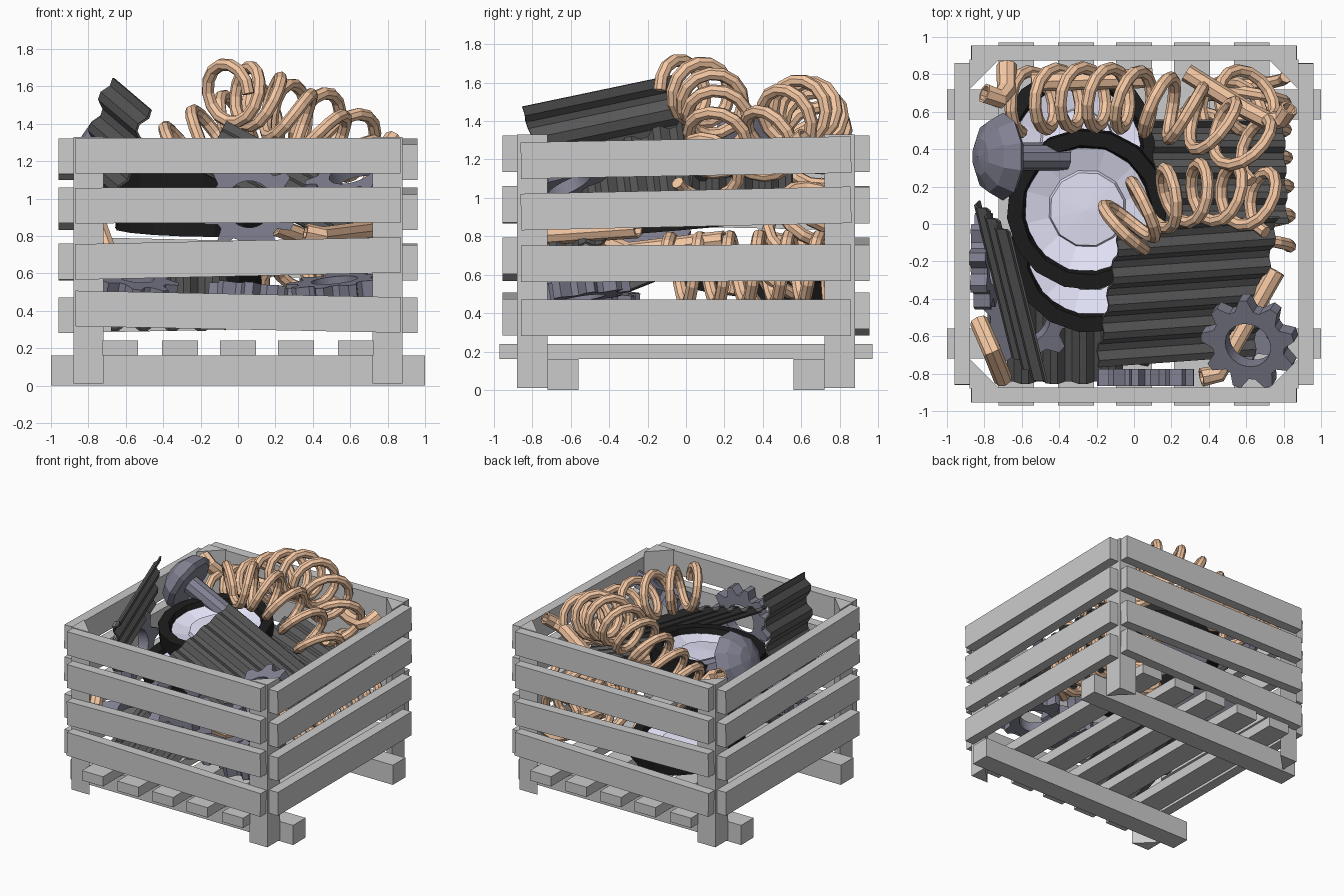
import bpy, bmesh, math
from mathutils import Vector, Matrix
from mathutils.geometry import interpolate_bezier

if "Cube" in bpy.data.objects:
    bpy.data.objects.remove(bpy.data.objects["Cube"])


def material(name, r, g, b):
    m = bpy.data.materials.new(name)
    m.diffuse_color = (r, g, b, 1)
    m.use_nodes = True
    m.node_tree.nodes["Principled BSDF"].inputs["Base Color"].default_value = m.diffuse_color
    return m


COPPER = material("copper", 0.92, 0.58, 0.37)
STEEL = material("steel", 0.22, 0.22, 0.29)
RIM = material("pale_metal", 0.8, 0.8, 0.98)
RUBBER = material("rubber", 0.012, 0.012, 0.012)
IRON = material("dark_iron", 0.1, 0.1, 0.1)


def link(name, data, mat=None):
    ob = bpy.data.objects.new(name, data)
    bpy.context.collection.objects.link(ob)
    if mat:
        data.materials.append(mat)
    return ob


def mesh(name, verts, faces, mat=None, matrix=None):
    me = bpy.data.meshes.new(name)
    me.from_pydata([tuple(v) for v in verts], [], faces)
    bm = bmesh.new()
    bm.from_mesh(me)
    bmesh.ops.remove_doubles(bm, verts=bm.verts, dist=1e-5)
    bmesh.ops.recalc_face_normals(bm, faces=bm.faces)
    bm.to_mesh(me)
    bm.free()
    ob = link(name, me, mat)
    if matrix:
        ob.matrix_world = matrix
    return ob


def aim(loc, axis):
    return Matrix.Translation(loc) @ Vector(axis).to_track_quat('Z', 'Y').to_matrix().to_4x4()


def beam(name, loc, size, rot=(0, 0, 0)):
    bm = bmesh.new()
    bmesh.ops.create_cube(bm, size=1)
    bmesh.ops.scale(bm, vec=size, verts=bm.verts)
    me = bpy.data.meshes.new(name)
    bm.to_mesh(me)
    bm.free()
    ob = link(name, me)
    ob.location, ob.rotation_euler = loc, rot


def lathe(name, profile, sides, mat, matrix, closed=True):
    n = len(profile)
    verts = [(r * math.cos(2 * math.pi * i / sides), r * math.sin(2 * math.pi * i / sides), z)
             for i in range(sides) for r, z in profile]
    faces = [(i * n + j, (i + 1) % sides * n + j, (i + 1) % sides * n + (j + 1) % n, i * n + (j + 1) % n)
             for i in range(sides) for j in range(n if closed else n - 1)]
    return mesh(name, verts, faces, mat, matrix)


def gear(name, loc, axis, teeth=9, tip=0.26, root=0.2, hole=0.125, h=0.045):
    n = teeth * 4
    rings = []
    for outer, z in ((1, h), (1, -h), (0, -h), (0, h)):
        for i in range(n):
            a = 2 * math.pi * i / n
            r = (tip if i % 4 < 2 else root) if outer else hole
            rings.append((r * math.cos(a), r * math.sin(a), z))
    faces = [(k * n + i, k * n + (i + 1) % n, (k + 1) % 4 * n + (i + 1) % n, (k + 1) % 4 * n + i)
             for k in range(4) for i in range(n)]
    return mesh(name, rings, faces, STEEL, aim(loc, axis))


def wheel(name, loc, axis):
    m = aim(loc, axis)
    lathe(name + "_tyre", [(0.43, -0.06), (0.43, 0.06), (0.35, 0.06), (0.33, 0.0), (0.35, -0.06)], 16, RUBBER, m)
    lathe(name + "_rim", [(0.34, 0.02), (0.21, -0.02), (0.2, 0.01), (0.001, 0.02),
                          (0.001, -0.03), (0.2, -0.05), (0.34, -0.03)], 12, RIM, m)


def tube(name, pts, radius, hollow=0):
    cu = bpy.data.curves.new(name, 'CURVE')
    cu.dimensions = '3D'
    cu.bevel_depth, cu.bevel_resolution = radius, 2
    cu.use_fill_caps = not hollow
    sp = cu.splines.new('POLY')
    sp.points.add(len(pts) - 1)
    for p, co in zip(sp.points, pts):
        p.co = (*co, 1)
    sp.use_smooth = False
    ob = link(name, cu, COPPER)
    if hollow:
        mod = ob.modifiers.new("wall", 'SOLIDIFY')
        mod.thickness, mod.offset = hollow, -1


def spring(name, a, b, c, d, turns, radius=0.165, wire=0.034, per_turn=14):
    # coil wound round a bezier axis
    n = int(turns * per_turn) + 1
    axis = interpolate_bezier(Vector(a), Vector(b), Vector(c), Vector(d), n)
    pts = []
    for i, p in enumerate(axis):
        t = (axis[min(i + 1, n - 1)] - axis[max(i - 1, 0)]).normalized()
        side = t.cross(Vector((0, 0, 1))).normalized()
        up = side.cross(t)
        ang = 2 * math.pi * i / per_turn
        pts.append(p + radius * (math.cos(ang) * side + math.sin(ang) * up))
    tube(name, pts, wire)


def sheet(name, corner, u, v, waves, amp=0.018):
    # corrugated sheet: ridges run along u, waves repeat along v
    corner, u, v = Vector(corner), Vector(u), Vector(v)
    nrm = u.cross(v).normalized()
    verts = []
    for i in range(waves * 4 + 1):
        off = nrm * (amp if i % 4 < 2 else -amp)
        p = corner + v * (i / (waves * 4)) + off
        verts += [p, p + u]
    faces = [(2 * i, 2 * i + 1, 2 * i + 3, 2 * i + 2) for i in range(waves * 4)]
    ob = mesh(name, verts, faces, IRON)
    ob.modifiers.new("gauge", 'SOLIDIFY').thickness = 0.012


# crate base: skids and floor slats
for s in (-1, 1):
    beam("skid", (0, 0.64 * s, 0.08), (2, 0.16, 0.16))
for x in (-0.63, -0.31, 0, 0.31, 0.63):
    beam("floor_slat", (x, 0, 0.2), (0.19, 1.94, 0.08))

# triangular corner posts
for sx in (-1, 1):
    for sy in (-1, 1):
        tri = [(0.88, 0.88), (0.72, 0.88), (0.88, 0.72)]
        v = [(x * sx, y * sy, z) for z in (0.01, 1.33) for x, y in tri]
        mesh("corner_post", v, [(0, 1, 2), (3, 4, 5), (0, 1, 4, 3), (1, 2, 5, 4), (2, 0, 3, 5)])

# wall slats, nailed slightly crooked
for i, (zf, tf, zs, ts) in enumerate([(0.395, -0.02, 0.375, 0), (0.68, 0.022, 0.66, 0.004),
                                      (0.965, 0.003, 0.945, 0.022), (1.23, 0, 1.21, 0.018)]):
    for s in (-1, 1):
        beam("wall_slat_y", (0, 0.915 * s, zf), (1.74, 0.08, 0.19), (0, tf * s, 0))
        beam("wall_slat_x", (0.92 * s, 0, zs), (0.08, 1.72, 0.19), (ts * s, 0, 0))

# wheels stacked in the middle
wheel("top_wheel", (-0.25, 0.08, 1.12), (-0.03, -0.1, 1))
wheel("middle_wheel", (-0.23, -0.15, 0.89), (0.02, -0.08, 1))
wheel("back_wheel", (-0.3, 0.41, 0.55), (0.05, 0.12, 1))

# corrugated sheets
sheet("leaning_sheet", (-0.69, -0.05, 1.65), (0.2, -0.81, -0.17), (-0.16, 0.17, -0.5), 3, 0.02)
sheet("main_sheet", (-0.2, -0.76, 1.14), (0.84, 0.06, -0.45), (0.13, 0.74, 0.26), 5)
sheet("back_sheet", (0.12, 0.0, 1.12), (0.7, 0.0, -0.25), (-0.02, 0.55, 0.05), 4)
sheet("floor_sheet", (-0.68, -0.85, 0.32), (0, 0.75, 0.3), (0.62, 0, 0.0), 4)

# gears
gear("corner_gear", (0.62, -0.63, 1.1), (-0.25, -0.4, 0.85))
gear("upright_gear", (0.06, -0.82, 0.97), (0, -1, 0), 11)
gear("floor_gear_left", (-0.58, -0.5, 0.55), (0.2, -0.3, 1), 9)
gear("floor_gear_right", (0.52, -0.55, 0.52), (-0.1, -0.15, 1), 9)
gear("floor_gear_centre", (0.1, -0.5, 0.48), (0.1, 0.1, 1), 9)
gear("side_gear", (-0.8, -0.2, 0.95), (1, 0, 0.15), 9)

# mushroom-headed bolt
lathe("bolt", [(0.001, 0.15), (0.1, 0.135), (0.19, 0.085), (0.235, 0), (0.2, -0.03), (0.075, -0.03),
               (0.075, -0.37), (0.001, -0.37)], 10, STEEL, aim((-0.7, 0.36, 1.27), (-0.87, 0, 0.42)), False)

# springs
spring("front_spring", (-0.08, -0.06, 1.56), (0.06, 0.2, 1.6), (0.45, 0.22, 1.38), (0.76, 0.1, 1.08), 6, 0.155)
spring("back_spring", (-0.62, 0.65, 1.06), (-0.2, 0.7, 1.27), (0.2, 0.72, 1.75), (0.72, 0.36, 1.2), 9, 0.16)
spring("lower_spring", (0.66, -0.12, 0.62), (0.66, 0.2, 0.62), (0.62, 0.5, 0.65), (0.64, 0.8, 0.62), 6, 0.175)
spring("lower_back_spring", (0.25, 0.3, 0.5), (0.35, 0.5, 0.5), (0.5, 0.6, 0.9), (0.64, 0.7, 1.0), 5)

# copper pipes
tube("back_pipe", [(-0.55, 0.76, 1.2), (0.1, 0.78, 1.18)], 0.052, 0.014)
tube("bent_pipe", [(0.28, 0.81, 1.2), (0.6, 0.61, 1.22), (0.72, 0.55, 1.24), (0.79, 0.56, 1.27), (0.83, 0.62, 1.32)], 0.05, 0.014)
tube("corner_pipe", [(-0.68, 0.85, 1.15), (-0.68, 0.72, 1.22), (-0.72, 0.67, 1.28), (-0.8, 0.7, 1.32)], 0.055, 0.014)
tube("front_pipe", [(-0.7, -0.83, 0.72), (-0.76, -0.68, 0.9), (-0.83, -0.52, 0.8)], 0.05, 0.014)
tube("side_pipe", [(0.36, -0.82, 0.82), (0.45, -0.8, 0.8), (0.76, -0.25, 0.84)], 0.05, 0.014)
tube("inner_pipe", [(0.2, -0.6, 0.85), (0.55, -0.3, 0.72), (0.75, 0.2, 0.78)], 0.05, 0.014)
